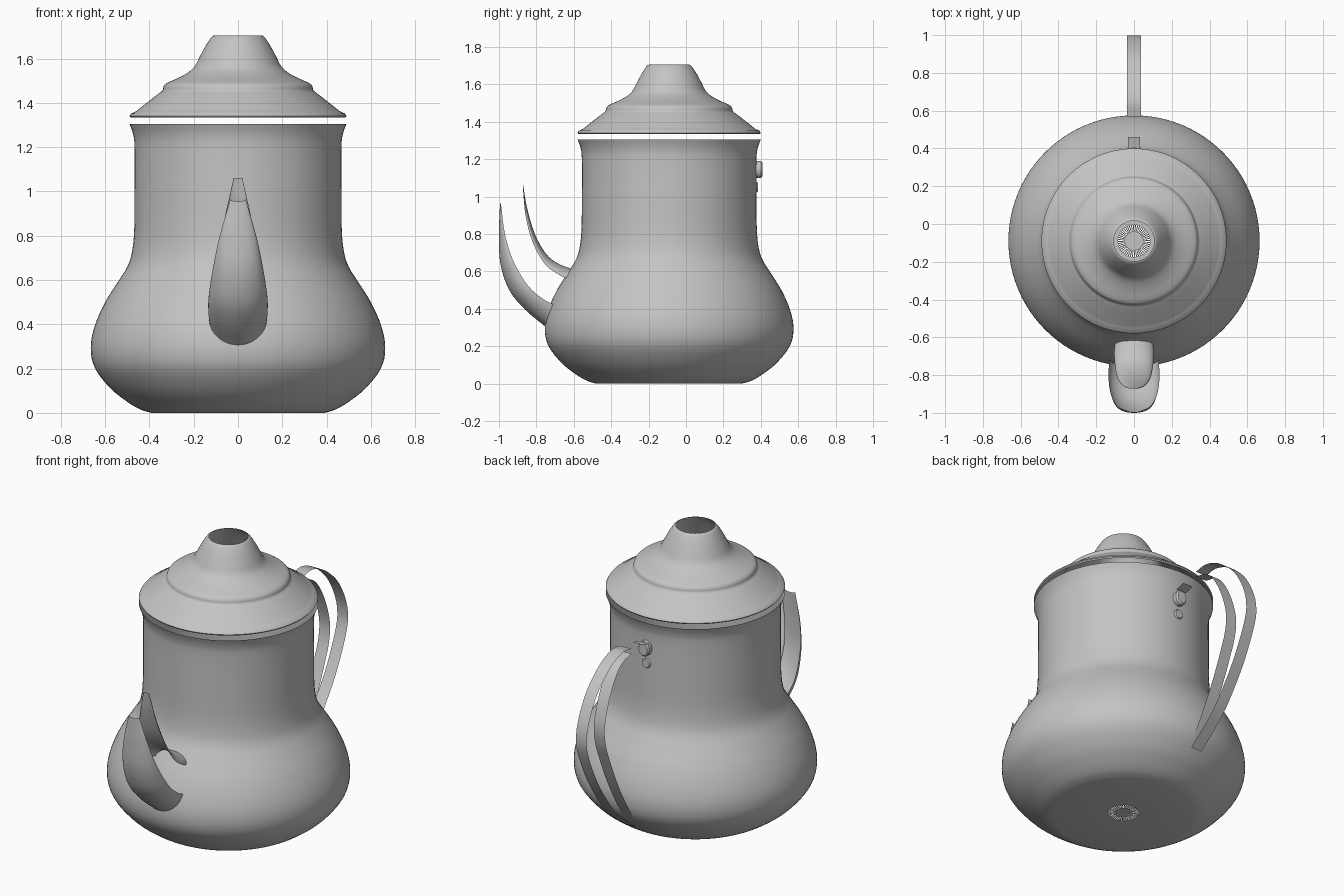
import bpy, bmesh, math
from mathutils import Vector

cube = bpy.data.objects.get("Cube")
if cube:
    bpy.data.objects.remove(cube, do_unlink=True)

CENTRE_Y = -0.09
SEGMENTS = 96

metal = bpy.data.materials.new("grey_metal")
metal.use_nodes = True
grey = (0.55, 0.55, 0.55, 1)
metal.diffuse_color = grey
metal.node_tree.nodes["Principled BSDF"].inputs["Base Color"].default_value = grey


def smooth_path(points, steps=6):
    """Catmull-Rom curve through a few points."""
    pts = [Vector(p) for p in points]
    pts = [2 * pts[0] - pts[1]] + pts + [2 * pts[-1] - pts[-2]]
    out = []
    for a, b, c, d in zip(pts, pts[1:], pts[2:], pts[3:]):
        for i in range(steps):
            t = i / steps
            out.append(b + 0.5 * t * (c - a + t * (2 * a - 5 * b + 4 * c - d
                                                   + t * (3 * (b - c) + d - a))))
    return out + [pts[-2]]


def finish(name, bm, angle=40):
    mesh = bpy.data.meshes.new(name)
    bm.to_mesh(mesh)
    bm.free()
    mesh.materials.append(metal)
    obj = bpy.data.objects.new(name, mesh)
    bpy.context.collection.objects.link(obj)
    bpy.ops.object.select_all(action='DESELECT')
    obj.select_set(True)
    bpy.context.view_layer.objects.active = obj
    bpy.ops.object.shade_smooth_by_angle(angle=math.radians(angle))
    return obj


def lathe(profile):
    """Turn an (r, z) profile around the pot axis."""
    bm = bmesh.new()
    verts = [bm.verts.new((r, CENTRE_Y, z)) for r, z in profile]
    edges = [bm.edges.new(pair) for pair in zip(verts, verts[1:])]
    bmesh.ops.spin(bm, geom=verts + edges, cent=(0, CENTRE_Y, 0), axis=(0, 0, 1),
                   angle=math.tau, steps=SEGMENTS, use_merge=True)
    bmesh.ops.remove_doubles(bm, verts=bm.verts, dist=0.0002)
    bmesh.ops.recalc_face_normals(bm, faces=bm.faces)
    return bm


def grid(rows):
    """Skin a list of equally long rows of points."""
    bm = bmesh.new()
    rows = [[bm.verts.new(p) for p in row] for row in rows]
    for low, high in zip(rows, rows[1:]):
        for i in range(len(low) - 1):
            bm.faces.new((low[i], low[i + 1], high[i + 1], high[i]))
    return bm


# Pot body, open at the rim, with a slotted ring in the base
base = [(0, 0.005), (0.05, 0.005), (0.085, 0.005)]
wall = smooth_path([(0.39, 0), (0.44, 0.015), (0.5, 0.05), (0.575, 0.11), (0.645, 0.2),
                    (0.665, 0.29), (0.648, 0.39), (0.6, 0.5), (0.537, 0.6), (0.5, 0.66),
                    (0.48, 0.72), (0.469, 0.82), (0.467, 1.0), (0.467, 1.2),
                    (0.474, 1.26), (0.49, 1.305)], 4)
bm = lathe(base + [tuple(p) for p in wall])
slots = []
for f in bm.faces:
    c = f.calc_center_median()
    x, y = c.x, c.y - CENTRE_Y
    sector = int((math.atan2(y, x) % math.tau) / math.tau * SEGMENTS)
    if c.z < 0.01 and 0.05 < math.hypot(x, y) < 0.085 and sector % 2:
        slots.append(f)
bmesh.ops.delete(bm, geom=slots, context='FACES')
finish("pot_body", bm)

# Stepped lid with an open neck
rim = [(0.485, 1.333), (0.49, 1.34), (0.483, 1.352)]
dome = smooth_path([(0.46, 1.362), (0.42, 1.394), (0.365, 1.437), (0.342, 1.455),
                    (0.336, 1.474), (0.32, 1.49), (0.265, 1.515), (0.222, 1.54),
                    (0.195, 1.566), (0.172, 1.61), (0.145, 1.66), (0.12, 1.697),
                    (0.107, 1.705)], 4)
finish("lid", lathe(rim + [tuple(p) for p in dome]))


def spout_shell(name, crest, edge, widths):
    """Half tube: crest and edge are (y, z) curves, widths the half widths."""
    crest, edge = smooth_path(crest), smooth_path(edge)
    widths = [p.x for p in smooth_path([(w, 0) for w in widths])]
    rows = []
    for c, e, w in zip(crest, edge, widths):
        row = []
        for i in range(25):
            a = math.pi * (i / 24 - 0.5)
            p = e.lerp(c, math.cos(a))
            row.append((w * math.sin(a), p.x, p.y))
        rows.append(row)
    finish(name, grid(rows))


# Spout, made of a front and a back half
spout_shell("spout_front",
            [(-0.755, 0.307), (-0.86, 0.395), (-0.945, 0.5), (-0.992, 0.64), (-1.0, 0.8), (-0.995, 0.955)],
            [(-0.705, 0.42), (-0.775, 0.46), (-0.85, 0.53), (-0.925, 0.66), (-0.968, 0.8), (-0.99, 0.965)],
            [0.13, 0.134, 0.132, 0.112, 0.082, 0.035])
spout_shell("spout_back",
            [(-0.604, 0.61), (-0.68, 0.64), (-0.745, 0.69), (-0.807, 0.797), (-0.85, 0.94), (-0.87, 1.06)],
            [(-0.62, 0.556), (-0.68, 0.582), (-0.755, 0.64), (-0.82, 0.755), (-0.858, 0.9), (-0.873, 1.06)],
            [0.1, 0.105, 0.1, 0.085, 0.055, 0.02])


def ribbon(name, path, half=0.036):
    finish(name, grid([[(-half, p.x, p.y), (half, p.x, p.y)] for p in smooth_path(path)]))


# Handle, two thin bowed bands
ribbon("handle_outer_band",
       [(0.57, 1.22), (0.65, 1.23), (0.74, 1.2), (0.82, 1.145), (0.9, 1.065), (0.963, 0.957),
        (0.995, 0.85), (0.985, 0.74), (0.904, 0.556), (0.81, 0.406), (0.7, 0.27), (0.53, 0.13)])
ribbon("handle_inner_band",
       [(0.57, 1.19), (0.66, 1.165), (0.73, 1.09), (0.79, 0.97), (0.825, 0.84), (0.815, 0.73),
        (0.775, 0.62), (0.71, 0.47), (0.63, 0.32), (0.53, 0.16)])


# Handle mount and rivet on the back of the pot
def stud(name, z, half_width, half_height, y_start, y_end):
    rows = []
    for y, s in ((y_start, 1), (y_end - 0.01, 1), (y_end, 0.8), (y_end, 0.01)):
        rows.append([(half_width * s * math.cos(a), y, z + half_height * s * math.sin(a))
                     for a in (math.tau * i / 24 for i in range(25))])
    bm = grid(rows)
    bmesh.ops.remove_doubles(bm, verts=bm.verts, dist=0.0002)
    bmesh.ops.recalc_face_normals(bm, faces=bm.faces)
    finish(name, bm, 30)


stud("handle_mount", 1.145, 0.036, 0.045, 0.36, 0.41)
stud("handle_rivet", 1.05, 0.03, 0.03, 0.36, 0.384)
ribbon("handle_mount_tab", [(0.4, 1.185), (0.43, 1.192), (0.46, 1.2)], 0.033)
